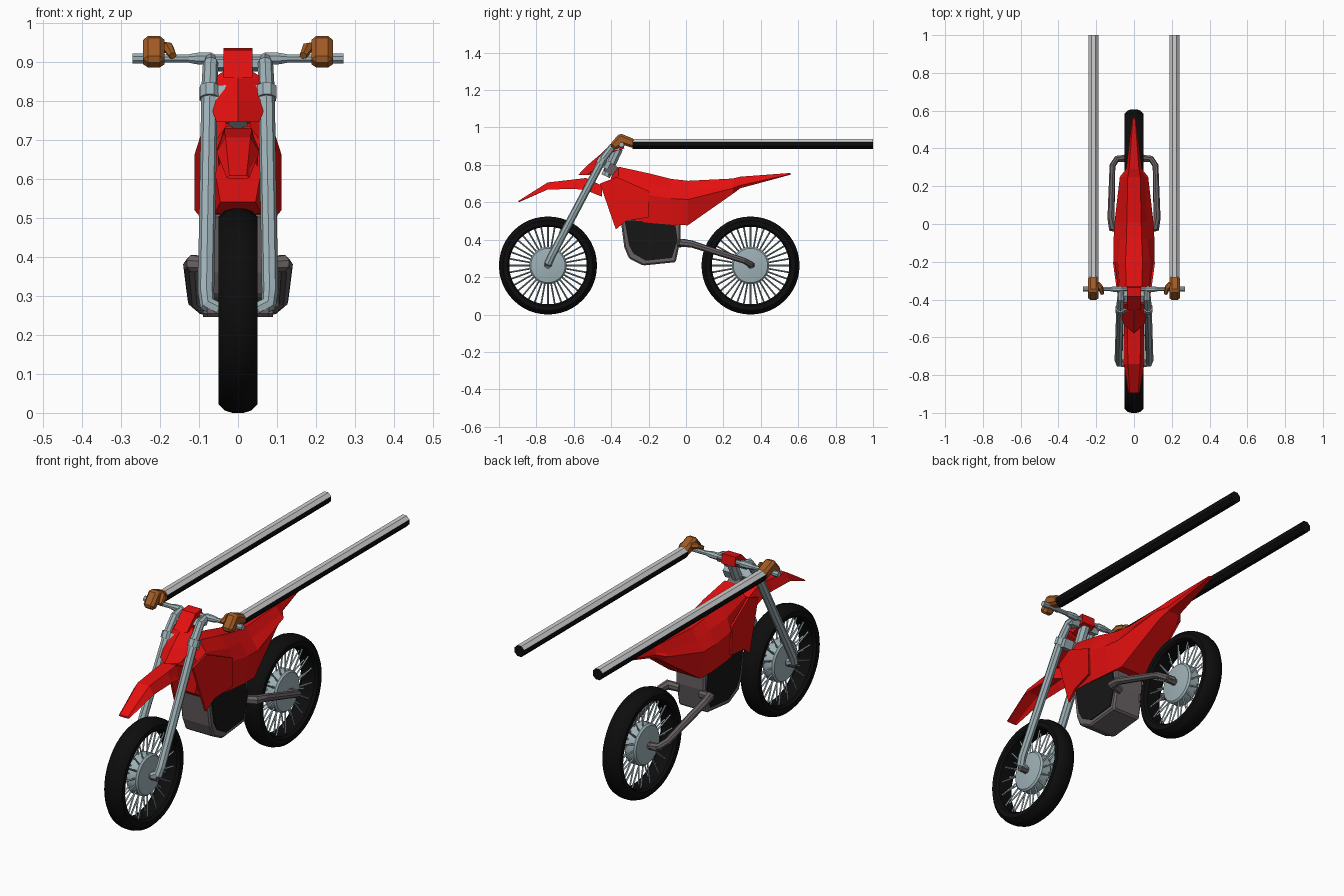
import bpy, bmesh, math
from mathutils import Vector

if "Cube" in bpy.data.objects:
    bpy.data.objects.remove(bpy.data.objects["Cube"])


def material(name, r, g, b):
    m = bpy.data.materials.new(name)
    m.diffuse_color = (r, g, b, 1)
    m.use_nodes = True
    m.node_tree.nodes["Principled BSDF"].inputs["Base Color"].default_value = m.diffuse_color
    return m


RED = material("red plastic", 0.78, 0.005, 0.005)
METAL = material("pale metal", 0.34, 0.44, 0.47)
GREY = material("dark grey metal", 0.14, 0.12, 0.125)
RUBBER = material("black rubber", 0.004, 0.004, 0.004)
PANEL = material("engine black", 0.008, 0.008, 0.008)
BROWN = material("brown", 0.36, 0.105, 0.018)
WHITE = material("white sleeve", 0.62, 0.62, 0.62)


def finish(name, bm, mat, smooth=False):
    bmesh.ops.recalc_face_normals(bm, faces=bm.faces)
    me = bpy.data.meshes.new(name)
    bm.to_mesh(me)
    bm.free()
    me.materials.append(mat)
    ob = bpy.data.objects.new(name, me)
    bpy.context.collection.objects.link(ob)
    if smooth:
        bpy.ops.object.select_all(action='DESELECT')
        ob.select_set(True)
        bpy.context.view_layer.objects.active = ob
        bpy.ops.object.shade_smooth_by_angle(angle=math.radians(30))
    return ob


def loft(bm, rings, closed=False):
    rows = [[bm.verts.new(p) for p in ring] for ring in rings]
    n = len(rows[0])
    pairs = list(zip(rows, rows[1:]))
    if closed:
        pairs.append((rows[-1], rows[0]))
    else:
        bm.faces.new(rows[0])
        bm.faces.new(rows[-1])
    for a, b in pairs:
        for i in range(n):
            j = (i + 1) % n
            bm.faces.new((a[i], a[j], b[j], b[i]))


def add_tube(bm, path, radii, sides=8):
    pts = [Vector(p) for p in path]
    if not isinstance(radii, (list, tuple)):
        radii = [radii] * len(pts)
    rings, n = [], None
    for i, p in enumerate(pts):
        a = pts[max(i - 1, 0)]
        b = pts[min(i + 1, len(pts) - 1)]
        t = (p - a).normalized() + (b - p).normalized()
        t.normalize()
        n = t.orthogonal() if n is None else n
        n = (n - t * n.dot(t)).normalized()
        m = t.cross(n)
        angles = [2 * math.pi * (k + 0.5) / sides for k in range(sides)]
        rings.append([p + radii[i] * (n * math.cos(q) + m * math.sin(q)) for q in angles])
    loft(bm, rings)


def tube(name, path, radii, mat, sides=8, smooth=False):
    bm = bmesh.new()
    add_tube(bm, path, radii, sides)
    return finish(name, bm, mat, smooth)


def prism(name, profile, x0, x1, mat, bevel=0):
    bm = bmesh.new()
    loft(bm, [[(x, y, z) for y, z in profile] for x in (x0, x1)])
    ob = finish(name, bm, mat)
    if bevel:
        mod = ob.modifiers.new("chamfer", 'BEVEL')
        mod.width, mod.segments = bevel, 1
    return ob


def sections(name, stations, mat):
    """Loft symmetric cross-sections given as y and (half width, z) points."""
    bm = bmesh.new()
    loft(bm, [[(w, y, z) for w, z in half] + [(-w, y, z) for w, z in reversed(half)]
              for y, *half in stations])
    return finish(name, bm, mat)


# Wheels: tyre, hub and thin spokes
ZC = 0.262
for label, yc in (("front", -0.738), ("rear", 0.345)):
    half = [(0.207, 0.036), (0.216, 0.048), (0.24, 0.05), (0.256, 0.034), (0.262, 0.014)]
    profile = half + [(r, -x) for r, x in reversed(half)]
    bm = bmesh.new()
    loft(bm, [[(x, yc + r * math.cos(a), ZC + r * math.sin(a)) for r, x in profile]
              for a in (2 * math.pi * k / 48 for k in range(48))], closed=True)
    finish(label + "_tyre", bm, RUBBER, True)
    hub = [(-0.04, 0.03), (-0.032, 0.092), (-0.024, 0.1), (0.024, 0.1), (0.032, 0.092), (0.04, 0.03)]
    tube(label + "_hub", [(x, yc, ZC) for x, r in hub], [r for x, r in hub], METAL, 32, True)
    bm = bmesh.new()
    for k in range(36):
        a = 2 * math.pi * k / 36
        x = 0.018 if k % 2 else -0.018
        add_tube(bm, [(x, yc + r * math.cos(a), ZC + r * math.sin(a)) for r in (0.095, 0.212)],
                 0.0045, 4)
    finish(label + "_spokes", bm, METAL)
    w = 0.08 if label == "front" else 0.09
    tube(label + "_axle", [(-w, yc, ZC), (w, yc, ZC)], 0.018, GREY)

# Main body: tank, seat and tail in one faceted shell
sections("body", [
    (-0.40, (0.03, 0.735), (0.055, 0.70), (0.065, 0.65), (0.045, 0.54)),
    (-0.36, (0.04, 0.79), (0.075, 0.74), (0.088, 0.65), (0.06, 0.51)),
    (-0.20, (0.045, 0.755), (0.085, 0.70), (0.108, 0.64), (0.09, 0.49)),
    (-0.08, (0.04, 0.725), (0.072, 0.68), (0.108, 0.62), (0.09, 0.48)),
    (0.01, (0.038, 0.715), (0.068, 0.665), (0.103, 0.615), (0.085, 0.477)),
    (0.25, (0.033, 0.727), (0.058, 0.69), (0.075, 0.675), (0.05, 0.645)),
    (0.29, (0.026, 0.737), (0.038, 0.70), (0.042, 0.69), (0.033, 0.675)),
    (0.56, (0.006, 0.757), (0.01, 0.754), (0.01, 0.751), (0.008, 0.748))], RED)

# Side shrouds, slanted inwards towards the front
for s, side in ((1, "left"), (-1, "right")):
    ob = prism(side + "_shroud", [(-0.46, 0.70), (-0.37, 0.735), (-0.2, 0.66), (-0.2, 0.52),
                                  (-0.32, 0.50), (-0.375, 0.455)], s * 0.102, s * 0.112, RED)
    for v in ob.data.vertices:
        v.co.x -= s * max(0, -0.2 - v.co.y) * 0.14

# Front mudguard: thin folded shell
sections("front_mudguard", [
    (-0.895, (0.022, 0.608), (0.029, 0.602), (0.02, 0.60)),
    (-0.74, (0.032, 0.706), (0.055, 0.668), (0.03, 0.692)),
    (-0.60, (0.035, 0.722), (0.055, 0.672), (0.033, 0.708)),
    (-0.535, (0.035, 0.73), (0.052, 0.665), (0.033, 0.714)),
    (-0.45, (0.03, 0.69), (0.05, 0.63), (0.03, 0.67))], RED)

# Front plate with a centre ridge, and the bar pad above it
bm = bmesh.new()
rows = [(0.745, 0.055, -0.578, -0.53), (0.80, 0.075, -0.525, -0.46),
        (0.855, 0.068, -0.46, -0.425), (0.875, 0.037, -0.44, -0.425)]
loft(bm, [[(0, yf, z), (w, ys, z), (w, ys + 0.012, z), (0, yf + 0.03, z),
           (-w, ys + 0.012, z), (-w, ys, z)] for z, w, yf, ys in rows])
finish("front_plate", bm, RED)
prism("bar_pad", [(-0.455, 0.86), (-0.385, 0.93), (-0.335, 0.935), (-0.33, 0.888), (-0.40, 0.865)],
      -0.037, 0.037, RED)

# Engine block with black side panels
prism("engine", [(-0.35, 0.51), (-0.33, 0.36), (-0.305, 0.30), (-0.23, 0.262), (-0.055, 0.28),
                 (-0.03, 0.40), (-0.03, 0.51)], -0.08, 0.08, GREY, 0.008)
for s, side in ((1, "left"), (-1, "right")):
    prism(side + "_engine_panel", [(-0.328, 0.50), (-0.305, 0.37), (-0.28, 0.325), (-0.215, 0.288),
                                   (-0.075, 0.302), (-0.045, 0.40), (-0.06, 0.50)],
          s * 0.079, s * 0.084, PANEL)

# Steering head and clamps
tube("steering_head", [(0, -0.43, 0.74), (0, -0.36, 0.89)], 0.026, METAL)
prism("steering_frame", [(-0.44, 0.77), (-0.41, 0.82), (-0.34, 0.77), (-0.36, 0.72)], -0.03, 0.03, GREY)
prism("lower_clamp", [(-0.475, 0.80), (-0.455, 0.84), (-0.40, 0.815), (-0.42, 0.775)], -0.08, 0.08, METAL)
prism("upper_clamp", [(-0.41, 0.885), (-0.38, 0.905), (-0.345, 0.90), (-0.36, 0.875)], -0.08, 0.08, METAL)

# Handlebar with thicker sleeves
tube("handlebar", [(-0.268, -0.345, 0.908), (0.268, -0.345, 0.908)], 0.011, METAL)

for s, side in ((1, "left"), (-1, "right")):
    # Fork leg with bent foot and curved top
    tube(side + "_fork", [(s * 0.05, -0.738, 0.265), (s * 0.078, -0.735, 0.278), (s * 0.082, -0.72, 0.31),
                          (s * 0.073, -0.445, 0.83), (s * 0.07, -0.395, 0.895), (s * 0.07, -0.345, 0.908)],
         [0.02, 0.022, 0.021, 0.021, 0.02, 0.014], METAL)
    tube(side + "_fork_collar", [(s * 0.073, -0.459, 0.805), (s * 0.073, -0.443, 0.835)], 0.027, METAL)
    tube(side + "_bar_sleeve", [(s * x, -0.345, 0.908) for x in (0.06, 0.07, 0.105, 0.125)],
         [0.012, 0.017, 0.016, 0.012], METAL)
    tube(side + "_bar_end", [(s * 0.238, -0.345, 0.908), (s * 0.27, -0.345, 0.908)], 0.014, METAL)
    # Swingarm
    tube(side + "_swingarm", [(s * 0.06, -0.035, 0.378), (s * 0.115, -0.02, 0.383), (s * 0.122, 0.03, 0.377),
                              (s * 0.114, 0.31, 0.288), (s * 0.09, 0.345, 0.268), (s * 0.05, 0.35, 0.265)],
         [0.02, 0.023, 0.019, 0.016, 0.017, 0.018], GREY)
    # Hand gripping the bar, with thumb
    hand = [(-0.41, 0.905), (-0.355, 0.97), (-0.275, 0.938), (-0.275, 0.888), (-0.34, 0.908), (-0.375, 0.878)]
    prism(side + "_hand", hand, s * 0.188, s * 0.243, BROWN, 0.012)
    tube(side + "_thumb", [(s * 0.195, -0.315, 0.938), (s * 0.178, -0.335, 0.935), (s * 0.167, -0.37, 0.915)],
         [0.014, 0.015, 0.01], BROWN, 6)
    # Straight arm, white on the upper faces
    arm = tube(side + "_arm", [(s * 0.215, -0.285, 0.912), (s * 0.215, 1.0, 0.912)], 0.029, RUBBER)
    arm.data.materials.append(WHITE)
    for f in arm.data.polygons:
        f.material_index = 1 if f.normal.z > 0.3 else 0
